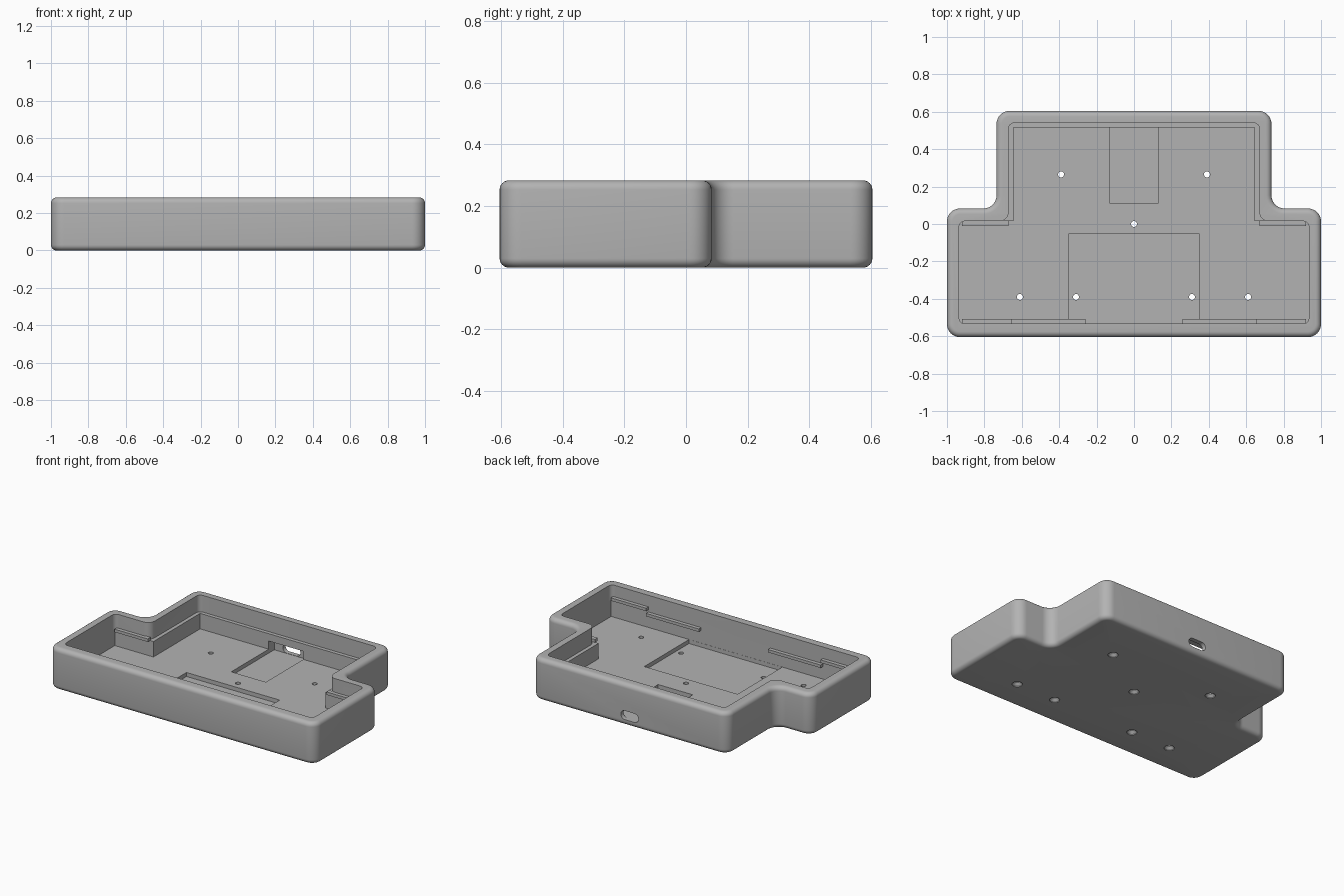
import bpy, bmesh, math
from mathutils import Vector

cube = bpy.data.objects.get("Cube")
if cube:
    bpy.data.objects.remove(cube, do_unlink=True)

grey = bpy.data.materials.new("plain grey")
grey.use_nodes = True
COLOUR = (0.45, 0.45, 0.45, 1)
grey.diffuse_color = COLOUR
grey.node_tree.nodes["Principled BSDF"].inputs["Base Color"].default_value = COLOUR


def outline(half_w, half_n, front, step, back, r, r_in, inset=0, n=8):
    """Rounded T-shaped outline, counter-clockwise, optionally inset."""
    w, m = half_w - inset, half_n - inset
    f, s, b = front + inset, step - inset, back - inset
    pts = [(w, f), (w, s), (m, s), (m, b), (-m, b), (-m, s), (-w, s), (-w, f)]
    loop = []
    for i, p in enumerate(pts):
        p = Vector(p)
        to_prev = (Vector(pts[i - 1]) - p).normalized()
        to_next = (Vector(pts[(i + 1) % len(pts)]) - p).normalized()
        rad = r_in + inset if i in (2, 5) else r - inset
        if rad <= 0:
            loop.append(p)
            continue
        for k in range(n + 1):
            t = math.pi / 2 * k / n
            loop.append(p + rad * (to_prev * (1 - math.sin(t)) + to_next * (1 - math.cos(t))))
    return loop


def loft(name, rings):
    """Solid through a stack of (outline, height) rings."""
    bm = bmesh.new()
    stack = [[bm.verts.new((p[0], p[1], z)) for p in loop] for loop, z in rings]
    for low, high in zip(stack, stack[1:]):
        for i in range(len(low)):
            j = (i + 1) % len(low)
            bm.faces.new((low[i], low[j], high[j], high[i]))
    bm.faces.new(stack[0][::-1])
    bm.faces.new(stack[-1])
    bmesh.ops.recalc_face_normals(bm, faces=bm.faces)
    mesh = bpy.data.meshes.new(name)
    bm.to_mesh(mesh)
    bm.free()
    mesh.materials.append(grey)
    ob = bpy.data.objects.new(name, mesh)
    bpy.context.collection.objects.link(ob)
    return ob


def box(name, x0, x1, y0, y1, z0, z1):
    loop = [(x0, y0), (x1, y0), (x1, y1), (x0, y1)]
    return loft(name, [(loop, z0), (loop, z1)])


def circle(x, y, r, n=24):
    return [(x + r * math.cos(math.tau * k / n), y + r * math.sin(math.tau * k / n))
            for k in range(n)]


def cut(target, cutter):
    cutter.hide_render = True
    mod = target.modifiers.new("cut", "BOOLEAN")
    mod.operation, mod.solver, mod.object = "DIFFERENCE", "EXACT", cutter
    bpy.ops.object.select_all(action="DESELECT")
    bpy.context.view_layer.objects.active = target
    target.select_set(True)
    bpy.ops.object.modifier_apply(modifier=mod.name)
    bpy.data.objects.remove(cutter, do_unlink=True)


HEIGHT, FILLET, FLOOR, LEDGE, POCKET = 0.283, 0.03, 0.065, 0.17, 0.038

# Outer shell with rounded top and bottom edges
rings = []
for k in range(7):
    t = math.pi / 2 * k / 6
    rings.append((FILLET * (1 - math.sin(t)), FILLET * (1 - math.cos(t))))
rings += [(d, HEIGHT - z) for d, z in reversed(rings)]
tray = loft("tray_body", [(outline(1, 0.735, -0.605, 0.083, 0.605, 0.07, 0.07, d), z)
                          for d, z in rings])

# Main cavity: rounded upper part, narrower square part below the ledge
upper = outline(0.935, 0.67, -0.533, 0.015, 0.54, 0.03, 0.05)
cut(tray, loft("upper_cutter", [(upper, LEDGE), (upper, HEIGHT + 0.1)]))
lower = outline(0.935, 0.645, -0.533, 0.015, 0.515, 0, 0)
cut(tray, loft("lower_cutter", [(lower, FLOOR), (lower, LEDGE + 0.01)]))

# Recesses in the floor, the rear one reaching into the back wall
cut(tray, box("front_recess", -0.35, 0.35, -0.532, -0.053, POCKET, FLOOR + 0.02))
cut(tray, box("rear_recess", -0.13, 0.13, 0.113, 0.575, POCKET, 0.12))

# Rounded cable slot through the back wall
SLOT_Z, SLOT_R, SLOT_X = 0.07, 0.03, 0.036
slot = []
for k in range(26):
    side, step = divmod(k, 13)
    t = math.pi * (step / 12 + side) - math.pi / 2
    slot.append((SLOT_R * math.cos(t) + SLOT_X * (1 - 2 * side), SLOT_R * math.sin(t)))
port = loft("port_cutter", [(slot, -0.1), (slot, 0.1)])
port.rotation_euler.x = math.pi / 2
port.location = (0, 0.61, SLOT_Z)
bpy.context.view_layer.update()
cut(tray, port)

# Screw holes, countersunk from below
for x, y in ((0, 0), (0.39, 0.265), (-0.39, 0.265),
             (0.31, -0.39), (-0.31, -0.39), (0.61, -0.39), (-0.61, -0.39)):
    wide, thin = circle(x, y, 0.032), circle(x, y, 0.016)
    cut(tray, loft("hole_cutter", [(wide, -0.01), (wide, 0.005), (thin, 0.022), (thin, 0.1)]))

bpy.ops.object.shade_smooth_by_angle(angle=math.radians(30))

# Snap rails on the inner walls, on both sides
for side, s in (("left", 1), ("right", -1)):
    for part, x0, x1, y0, y1, z in (("front_outer", 0.655, 0.92, -0.54, -0.508, 0.185),
                                    ("front_inner", 0.26, 0.655, -0.54, -0.508, 0.15),
                                    ("rear", 0.67, 0.92, -0.01, 0.02, 0.17)):
        a, b = sorted((s * x0, s * x1))
        box(f"{part}_rail_{side}", a, b, y0, y1, z, z + 0.02)
